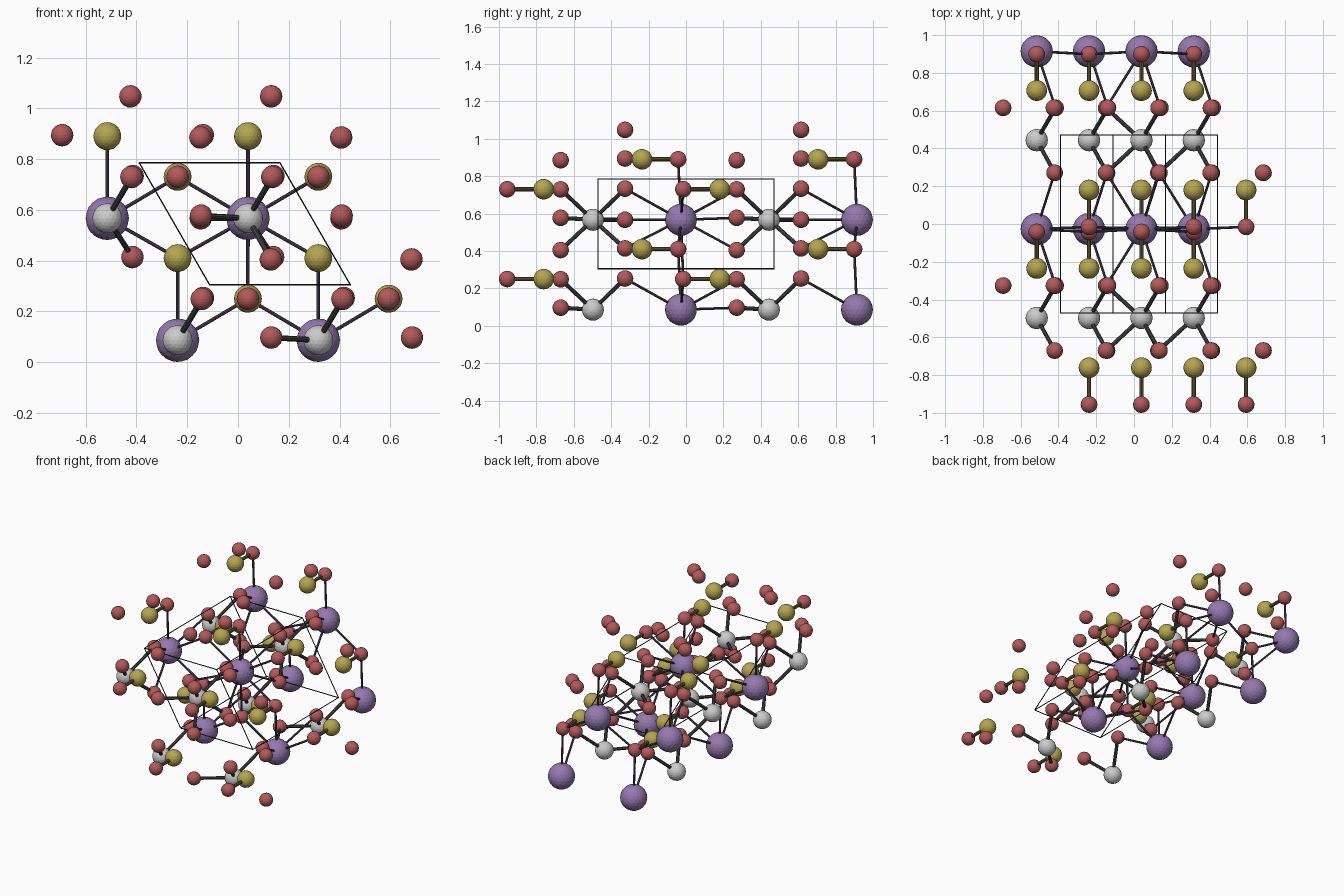
import bpy, bmesh
from mathutils import Vector, Matrix

if "Cube" in bpy.data.objects:
    bpy.data.objects.remove(bpy.data.objects["Cube"])

# Lattice steps of the 2 x 2 x 2 block
A = Vector((0.5545, 0, 0))
B = Vector((-0.277, 0, 0.4805))
C = Vector((0, 0.941, 0))


def material(name, rgb):
    m = bpy.data.materials.new(name)
    m.diffuse_color = (*rgb, 1)
    m.use_nodes = True
    m.node_tree.nodes["Principled BSDF"].inputs["Base Color"].default_value = m.diffuse_color
    return m


def finish(bm, name, mat=None):
    me = bpy.data.meshes.new(name)
    bm.to_mesh(me)
    bm.free()
    ob = bpy.data.objects.new(name, me)
    bpy.context.collection.objects.link(ob)
    if mat:
        me.materials.append(mat)
    return ob


def repeat(x, y, z):
    """All eight lattice copies of one atom site."""
    return [Vector((x, y, z)) + i * A + j * B + k * C
            for i in (0, 1) for j in (0, 1) for k in (0, 1)]


def atoms(name, points, radius, mat=None):
    bm = bmesh.new()
    for p in points:
        bmesh.ops.create_icosphere(bm, subdivisions=3, radius=radius,
                                   matrix=Matrix.Translation(p))
    finish(bm, name, mat)


def rods(name, pairs, radius, mat, sides=8):
    bm = bmesh.new()
    for p, q in pairs:
        d = q - p
        rot = Vector((0, 0, 1)).rotation_difference(d).to_matrix().to_4x4()
        bmesh.ops.create_cone(bm, cap_ends=True, segments=sides, radius1=radius,
                              radius2=radius, depth=d.length,
                              matrix=Matrix.Translation((p + q) / 2) @ rot)
    finish(bm, name, mat)


def near(first, second, reach):
    return [(p, q) for p in first for q in second if (p - q).length < reach]


# Atom sites
purple = repeat(-0.238, -0.027, 0.0865)
grey = repeat(-0.238, -0.4975, 0.0865)
yellow = repeat(-0.238, -0.235, 0.410) + repeat(0.039, -0.761, 0.250)
tips = repeat(-0.238, -0.042, 0.410) + repeat(0.039, -0.956, 0.250)
ring = []
for x, z in ((0.131, 0.097), (-0.143, 0.249), (0.129, 0.405)):
    ring += repeat(x, -0.670, z)
for x, z in ((-0.147, 0.567), (-0.138, 0.253), (-0.416, 0.414)):
    ring += repeat(x, -0.326, z)

# Colours
purple_mat = material("purple", (0.30, 0.19, 0.43))
yellow_mat = material("yellow", (0.46, 0.38, 0.08))
red_mat = material("red", (0.45, 0.10, 0.10))
purple_rod = material("dark_purple", (0.08, 0.055, 0.10))
yellow_rod = material("dark_yellow", (0.14, 0.11, 0.035))
grey_rod = material("dark_grey", (0.06, 0.06, 0.06))
black = material("black", (0.01, 0.01, 0.01))

# Atoms
atoms("large_purple_atoms", purple, 0.0855, purple_mat)
atoms("grey_atoms", grey, 0.059, None)
atoms("yellow_atoms", yellow, 0.055, yellow_mat)
atoms("red_atoms", tips + ring, 0.0443, red_mat)

# Bonds
rods("purple_bonds", near(purple, tips + ring, 0.365), 0.007, purple_rod)
rods("grey_bonds", near(grey, ring, 0.28), 0.011, grey_rod)
rods("yellow_bonds", near(yellow, tips, 0.22), 0.011, yellow_rod)

# Unit cell frame
o = Vector((-0.112, -0.4705, 0.305))
edges = []
for u, v, w in ((A, B, C), (B, C, A), (C, A, B)):
    for s in (o, o + v, o + w, o + v + w):
        edges.append((s, s + u))
rods("cell_frame", edges, 0.003, black, 6)
